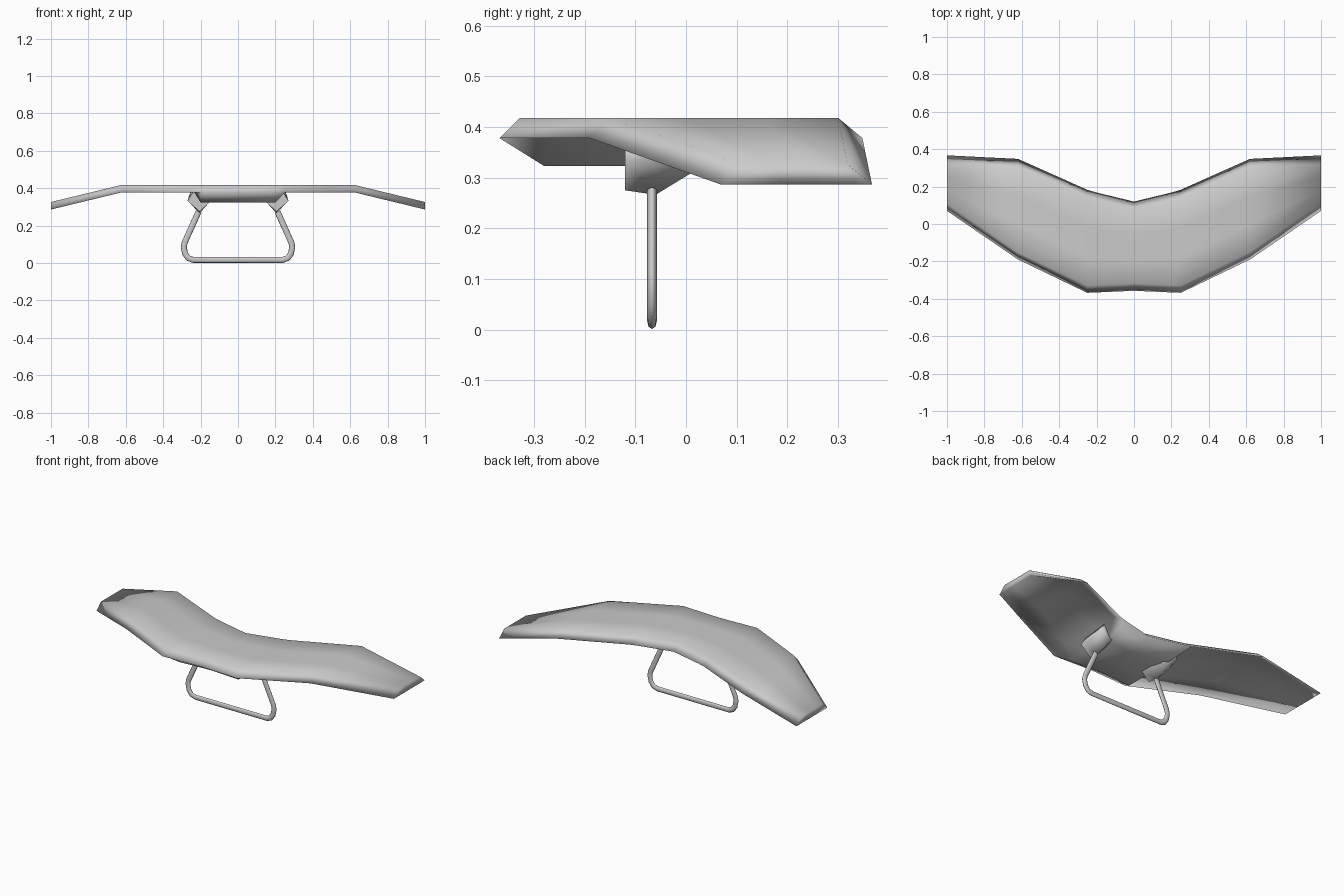
import bpy
import bmesh

cube = bpy.data.objects.get("Cube")
if cube:
    bpy.data.objects.remove(cube, do_unlink=True)

grey = bpy.data.materials.new("light_grey")
grey.use_nodes = True
colour = (0.6, 0.6, 0.6, 1)
grey.diffuse_color = colour
grey.node_tree.nodes["Principled BSDF"].inputs["Base Color"].default_value = colour


def finish(name, bm):
    mesh = bpy.data.meshes.new(name)
    bm.to_mesh(mesh)
    bm.free()
    mesh.materials.append(grey)
    obj = bpy.data.objects.new(name, mesh)
    bpy.context.collection.objects.link(obj)
    return obj


def smooth(obj, angle):
    bpy.ops.object.select_all(action='DESELECT')
    obj.select_set(True)
    bpy.context.view_layer.objects.active = obj
    bpy.ops.object.shade_smooth_by_angle(angle=angle)


def loft(name, half):
    """Skin closed chord sections from the middle outwards, mirrored in x."""
    sections = [(-x, p) for x, p in reversed(half[1:])] + half
    bm = bmesh.new()
    rows = [[bm.verts.new((x, y, z)) for y, z in p] for x, p in sections]
    count = len(rows[0])
    for a, b in zip(rows, rows[1:]):
        for j in range(count):
            k = (j + 1) % count
            bm.faces.new((a[j], b[j], b[k], a[k]))
    bm.faces.new(rows[0])
    bm.faces.new(rows[-1][::-1])
    return finish(name, bm)


# Wing: flat top with turned-down lips, hollowed below, with a belly in the middle
def upper(front, back, rim):
    a, b, top = front + 0.04, back - 0.048, rim + 0.04
    flat = [(a + (b - a) * t, top) for t in (0, 0.33, 0.67, 1)]
    return [(front, rim)] + flat + [(back, rim)]


def hollow(front, back, rim, rise, crease):
    vault = [(front + (back - front) * t, rim + rise) for t in (0.9, 0.62, crease)]
    return upper(front, back, rim) + vault


def bellied(front, back, low_front, low_back, low=0.323):
    return upper(front, back, 0.378) + [
        (low_back, low), ((low_front + low_back) / 2, low), (low_front, low)]


wing = loft("wing", [
    (0.0, bellied(-0.357, 0.12, -0.268, -0.02)),
    (0.2, bellied(-0.366, 0.168, -0.28, 0.02)),
    (0.25, hollow(-0.368, 0.183, 0.378, 0.027, 0.2)),
    (0.62, hollow(-0.19, 0.348, 0.378, 0.027, 0.25)),
    (1.0, hollow(0.07, 0.367, 0.286, 0, 0.4)),
])
smooth(wing, 3.1)

# Brackets: sockets that taper to the frame and run back along the belly
bracket_points = [
    (0.24, -0.12, 0.38), (0.27, -0.12, 0.332), (0.205, -0.12, 0.275), (0.155, -0.12, 0.322),
    (0.24, -0.06, 0.385), (0.268, -0.06, 0.33), (0.205, -0.06, 0.266), (0.155, -0.06, 0.322),
    (0.25, 0.05, 0.39), (0.262, 0.05, 0.36), (0.21, 0.04, 0.327), (0.175, 0.03, 0.33),
]
for side, label in ((1, "left"), (-1, "right")):
    bm = bmesh.new()
    for x, y, z in bracket_points:
        bm.verts.new((side * x, y, z))
    bmesh.ops.convex_hull(bm, input=bm.verts[:])
    bmesh.ops.recalc_face_normals(bm, faces=bm.faces[:])
    smooth(finish(label + "_bracket", bm), 1.2)

# Control frame: flattened tube bent into a rounded trapezoid
half = [(0.211, 0.274), (0.285, 0.11), (0.29, 0.085), (0.283, 0.05),
        (0.266, 0.026), (0.24, 0.017)]
path = half + [(-x, z) for x, z in reversed(half)]
curve = bpy.data.curves.new("control_frame", 'CURVE')
curve.dimensions = '3D'
curve.bevel_depth = 0.016
curve.bevel_resolution = 2
curve.use_fill_caps = True
spline = curve.splines.new('POLY')
spline.points.add(len(path) - 1)
for point, (x, z) in zip(spline.points, path):
    point.co = (x, 0, z, 1)
curve.materials.append(grey)
frame = bpy.data.objects.new("control_frame", curve)
frame.location.y = -0.067
frame.scale.y = 0.6
bpy.context.collection.objects.link(frame)
bpy.ops.object.select_all(action='DESELECT')
frame.select_set(True)
bpy.context.view_layer.objects.active = frame
bpy.ops.object.convert(target='MESH')
smooth(bpy.context.view_layer.objects.active, 0.9)
